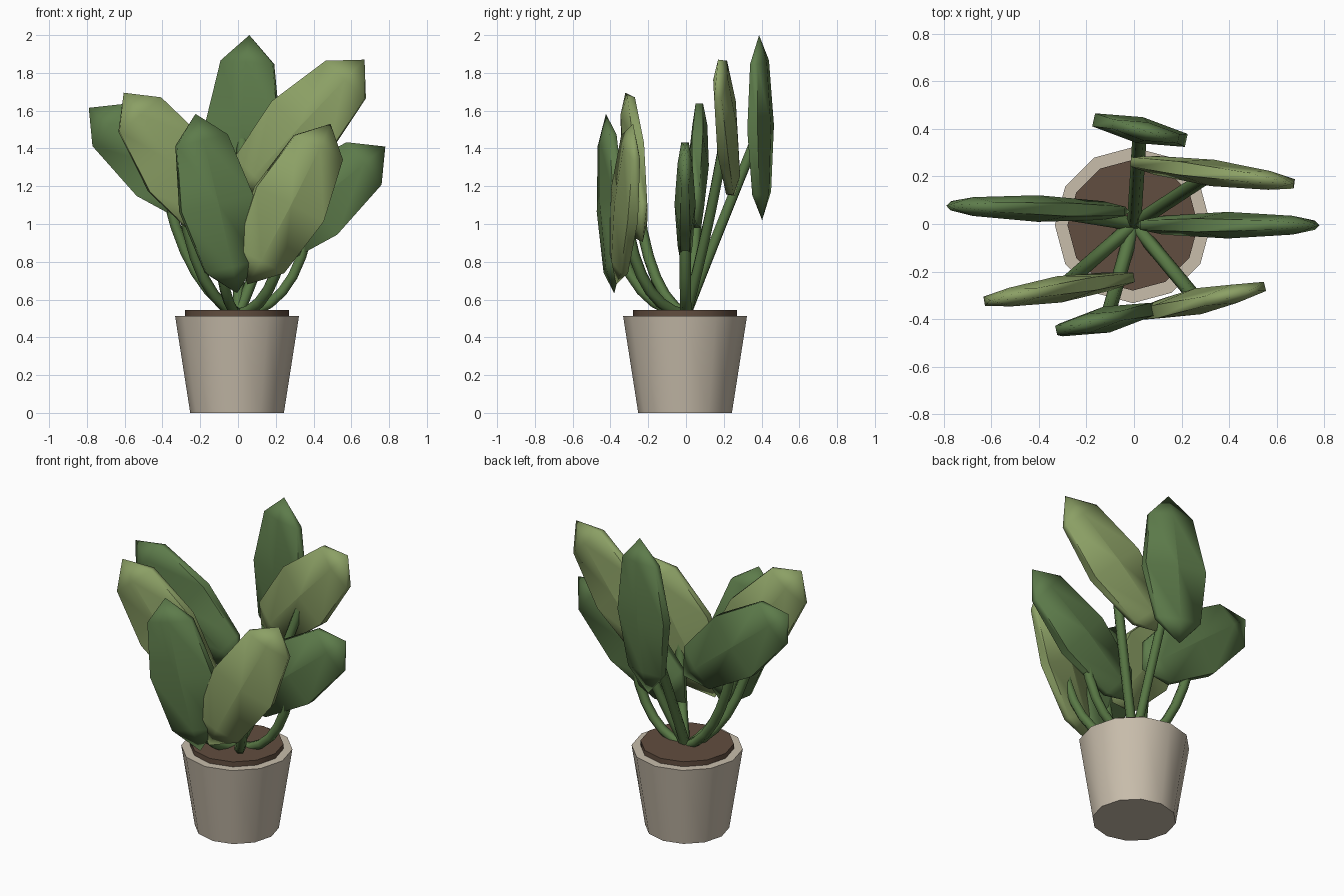
import bpy, math
from mathutils import Vector, Matrix

if "Cube" in bpy.data.objects:
    bpy.data.objects.remove(bpy.data.objects["Cube"])


def material(name, rgb):
    m = bpy.data.materials.new(name)
    m.diffuse_color = (*rgb, 1)
    m.use_nodes = True
    m.node_tree.nodes["Principled BSDF"].inputs["Base Color"].default_value = m.diffuse_color
    return m


POT = material("clay", (0.58, 0.51, 0.41))
SOIL = material("soil", (0.12, 0.075, 0.05))
STEM = material("stem_green", (0.10, 0.19, 0.06))
DARK = material("dark_leaf", (0.11, 0.20, 0.07))
LIGHT = material("light_leaf", (0.26, 0.35, 0.13))


def finish(name, mat, angle):
    ob = bpy.context.object
    ob.name = name
    ob.data.materials.clear()
    ob.data.materials.append(mat)
    bpy.ops.object.shade_smooth_by_angle(angle=math.radians(angle))
    return ob


def tapered(name, r1, r2, z1, z2, mat):
    bpy.ops.mesh.primitive_cone_add(vertices=12, radius1=r1, radius2=r2, depth=z2 - z1,
                                    location=(-0.005, -0.005, (z1 + z2) / 2))
    finish(name, mat, 40)


def leaf(name, centre, along, across, mat):
    # flattened low-poly sphere, set by its half-length and half-width vectors
    a, w = Vector(along), Vector(across)
    n = a.cross(w).normalized() * 0.056
    bpy.ops.mesh.primitive_uv_sphere_add(segments=6, ring_count=4, radius=1)
    ob = finish(name, mat, 50)
    ob.data.transform(Matrix((w, n, a)).transposed().to_4x4())
    ob.location = centre


def stem(name, centre, reach, height):
    # quadratic arc from the soil to the middle of the leaf
    p0, p2 = Vector((0, 0, 0.52)), Vector(centre)
    p1 = Vector((p2.x * reach, p2.y * reach, height))
    cu = bpy.data.curves.new(name, 'CURVE')
    cu.dimensions = '3D'
    cu.bevel_depth = 0.03
    cu.bevel_resolution = 1
    cu.use_fill_caps = True
    sp = cu.splines.new('POLY')
    sp.points.add(7)
    for i, p in enumerate(sp.points):
        t = i / 7
        p.co = (*(p0 * (1 - t) ** 2 + p1 * 2 * t * (1 - t) + p2 * t * t), 1)
    ob = bpy.data.objects.new(name, cu)
    bpy.context.collection.objects.link(ob)
    bpy.ops.object.select_all(action='DESELECT')
    ob.select_set(True)
    bpy.context.view_layer.objects.active = ob
    bpy.ops.object.convert(target='MESH')
    finish(name, STEM, 65)


# pot and soil
tapered("pot", 0.248, 0.328, 0, 0.513, POT)
tapered("soil", 0.275, 0.275, 0.46, 0.545, SOIL)

# leaves: name, centre, half-length, half-width, material, stem bend
leaves = [
    ("back", (0.025, 0.395, 1.51), (0.035, -0.008, 0.49), (0.225, -0.05, -0.016), DARK, 0.5, 1.03),
    ("back_right", (0.33, 0.215, 1.51), (0.34, -0.045, 0.36), (0.17, -0.024, -0.163), LIGHT, 0.55, 0.95),
    ("front_right", (0.27, -0.325, 1.105), (0.22, 0.045, 0.425), (0.205, 0.05, -0.106), LIGHT, 0.82, 0.56),
    ("right", (0.394, -0.005, 1.103), (0.386, 0, 0.307), (0.152, 0, -0.184), DARK, 0.84, 0.55),
    ("front", (-0.115, -0.402, 1.108), (-0.11, -0.022, 0.475), (0.22, 0.05, 0.05), DARK, 0.82, 0.56),
    ("front_left", (-0.315, -0.275, 1.30), (-0.29, -0.046, 0.395), (0.18, 0.029, 0.149), LIGHT, 0.8, 0.62),
    ("left", (-0.404, 0.065, 1.308), (-0.386, 0.012, 0.307), (0.152, -0.005, 0.184), DARK, 0.75, 0.68),
]
for name, centre, along, across, mat, reach, height in leaves:
    leaf(name + "_leaf", centre, along, across, mat)
    stem(name + "_stem", centre, reach, height)
